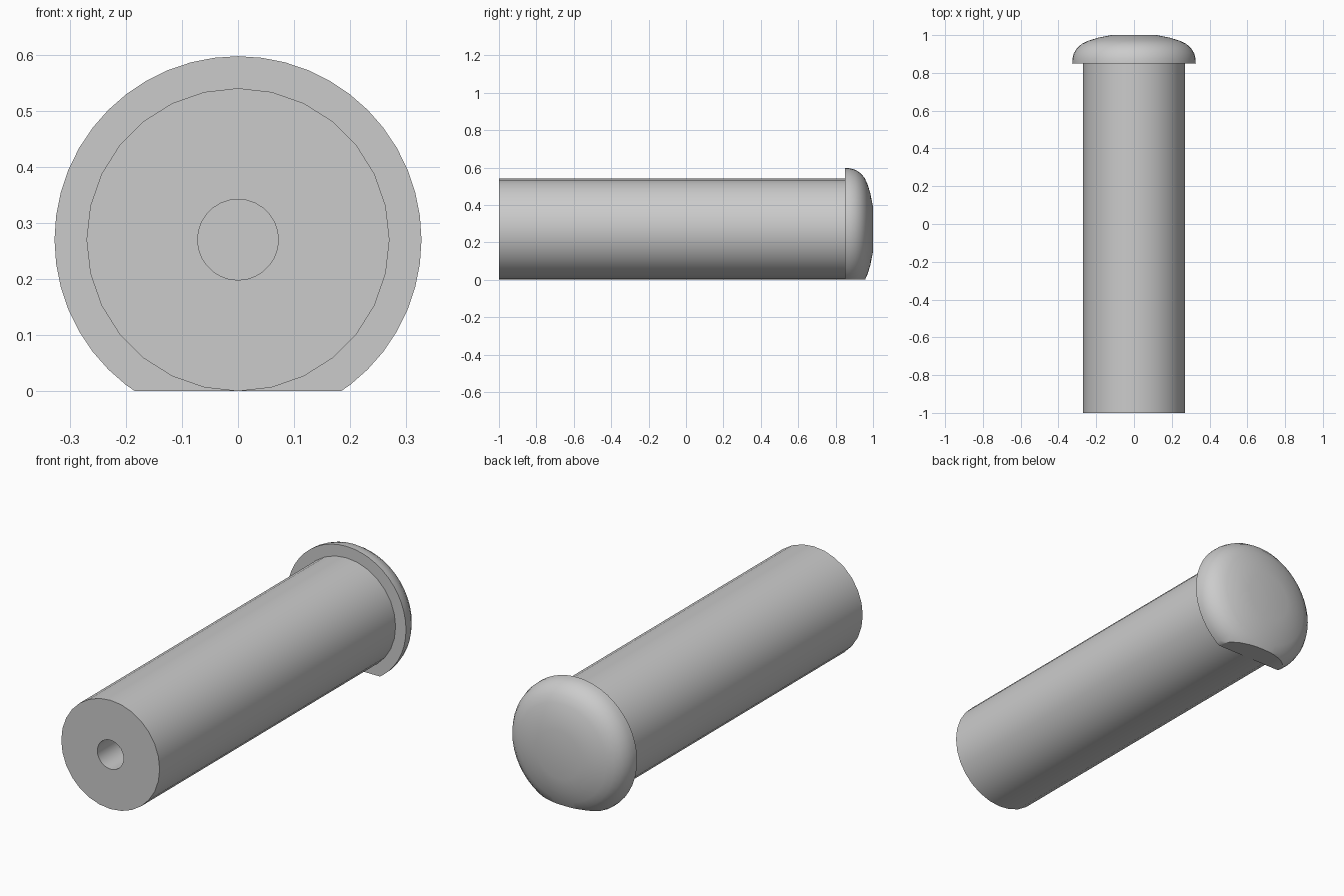
import bpy
import bmesh
import math
from mathutils import Vector

cube = bpy.data.objects.get("Cube")
if cube:
    bpy.data.objects.remove(cube, do_unlink=True)

AXIS_Z = 0.27   # height of the pin's centre line

# Plain grey metal
steel = bpy.data.materials.new("grey_steel")
steel.use_nodes = True
GREY = (0.6, 0.6, 0.6, 1)
steel.diffuse_color = GREY
steel.node_tree.nodes["Principled BSDF"].inputs["Base Color"].default_value = GREY


def lathe(name, profile, sides, flat_bottom=False):
    """Turn (radius, y) points about the pin's long axis."""
    bm = bmesh.new()
    verts = [bm.verts.new((r, y, AXIS_Z)) for r, y in profile]
    edges = [bm.edges.new(pair) for pair in zip(verts, verts[1:])]
    bmesh.ops.spin(bm, geom=verts + edges, cent=(0, 0, AXIS_Z), axis=(0, 1, 0),
                   angle=math.tau, steps=sides, use_merge=False)
    bmesh.ops.remove_doubles(bm, verts=bm.verts[:], dist=0.0001)
    if flat_bottom:
        cut = bmesh.ops.bisect_plane(
            bm, geom=bm.verts[:] + bm.edges[:] + bm.faces[:],
            plane_co=Vector((0, 0, 0)), plane_no=Vector((0, 0, -1)),
            clear_outer=True)
        rim = [e for e in cut["geom_cut"] if isinstance(e, bmesh.types.BMEdge)]
        bmesh.ops.contextual_create(bm, geom=rim)
    bmesh.ops.recalc_face_normals(bm, faces=bm.faces[:])
    mesh = bpy.data.meshes.new(name)
    bm.to_mesh(mesh)
    bm.free()
    mesh.materials.append(steel)
    obj = bpy.data.objects.new(name, mesh)
    bpy.context.collection.objects.link(obj)
    bpy.ops.object.select_all(action="DESELECT")
    obj.select_set(True)
    bpy.context.view_layer.objects.active = obj
    bpy.ops.object.shade_smooth_by_angle(angle=math.radians(35))
    return obj


# Shaft with a blind hole in its front end
lathe("shaft", [(0, -0.5), (0.072, -0.5), (0.072, -1), (0.27, -1),
                (0.27, 0.86), (0, 0.86)], 28)

# Domed head with a flat cut along its underside
lathe("head", [(0, 0.85), (0.327, 0.85), (0.326, 0.875), (0.318, 0.905),
               (0.301, 0.932), (0.275, 0.955), (0.24, 0.971), (0.19, 0.986),
               (0.12, 1), (0, 1)], 48, flat_bottom=True)
